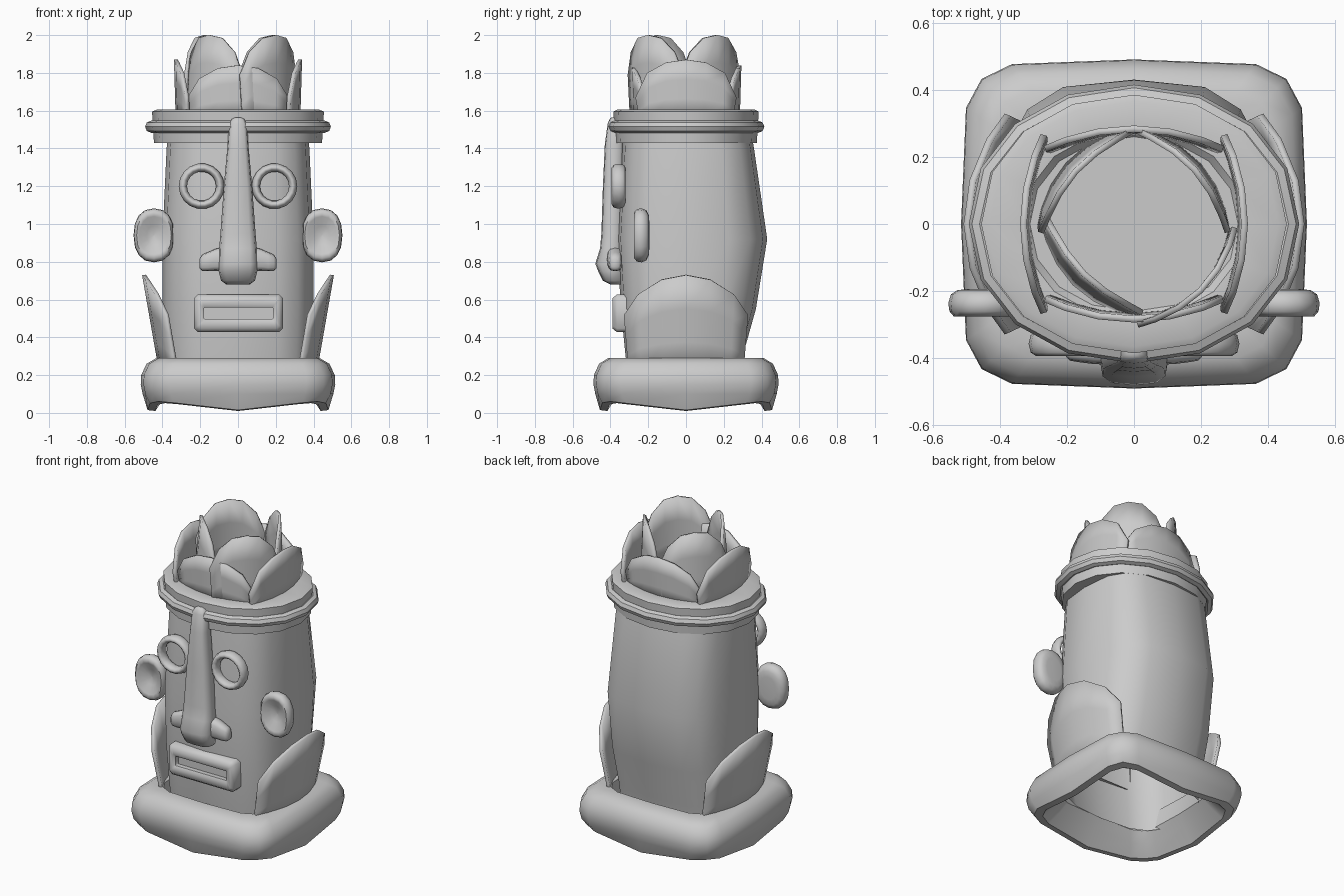
import bpy
from math import sin, cos, pi, radians

if "Cube" in bpy.data.objects:
    bpy.data.objects.remove(bpy.data.objects["Cube"])


def make(name, verts, faces, angle=40):
    me = bpy.data.meshes.new(name)
    me.from_pydata(verts, [], faces)
    ob = bpy.data.objects.new(name, me)
    bpy.context.collection.objects.link(ob)
    finish(ob, angle)
    return ob


def finish(ob, angle=40):
    bpy.ops.object.select_all(action='DESELECT')
    ob.select_set(True)
    bpy.context.view_layer.objects.active = ob
    bpy.ops.object.mode_set(mode='EDIT')
    bpy.ops.mesh.select_all(action='SELECT')
    bpy.ops.mesh.normals_make_consistent(inside=False)
    bpy.ops.object.mode_set(mode='OBJECT')
    bpy.ops.object.shade_smooth_by_angle(angle=radians(angle))


def oval(hx, hy, power=2, n=16):
    """Superellipse outline: power 2 is round, higher is squarer."""
    def f(c):
        return (1 if c >= 0 else -1) * (abs(c) if abs(c) > 1e-6 else 0) ** (2 / power)
    return [(hx * f(cos(2 * pi * i / n)), hy * f(sin(2 * pi * i / n))) for i in range(n)]


def rect(hx, hy, c):
    q = [(hx, hy - c), (hx - c, hy)]
    return (q + [(-x, y) for x, y in q[::-1]] + [(-x, -y) for x, y in q]
            + [(x, -y) for x, y in q[::-1]])


def loft(name, rings, caps=(False, False), loop=False, angle=40):
    n = len(rings[0])
    verts = [v for r in rings for v in r]
    m = len(rings)
    faces = []
    for k in range(m if loop else m - 1):
        a, b = k * n, (k + 1) % m * n
        faces += [(a + i, a + (i + 1) % n, b + (i + 1) % n, b + i) for i in range(n)]
    if caps[0]:
        faces.append(tuple(range(n))[::-1])
    if caps[1]:
        faces.append(tuple(range((m - 1) * n, m * n)))
    return make(name, verts, faces, angle)


def leaf(name, ang, r, half, z0, tops, lean, bow, thick=0.02):
    """Bowed petal; tops = rim heights from the middle out to the edge."""
    us = (0, 0.4, 0.77, 1)
    cols = [(-us[i], tops[i]) for i in (3, 2, 1)] + list(zip(us, tops))
    c, s = cos(ang), sin(ang)
    verts, rows = [], 4
    for u, top in cols:
        for k in range(rows):
            z = z0 + (top - z0) * k / (rows - 1)
            d = r + lean * (z - z0) - bow * u * u
            t = half * u * (0.92 + 0.08 * k / (rows - 1))
            verts.append((c * d - s * t, s * d + c * t, z))
    faces = [(i * rows + k, (i + 1) * rows + k, (i + 1) * rows + k + 1, i * rows + k + 1)
             for i in range(len(cols) - 1) for k in range(rows - 1)]
    ob = make(name, verts, faces)
    mod = ob.modifiers.new("thickness", 'SOLIDIFY')
    mod.thickness = thick
    mod.offset = 0


# base: soft square ring with an underside sloping up to the opening
prof = [(0.66, 0.17), (0.74, 0.11), (0.85, 0.06), (0.93, 0.065), (0.98, 0.10), (1.0, 0.15),
        (0.995, 0.20), (0.94, 0.26), (0.84, 0.29), (0.70, 0.29)]
loft("base", [[(x, y, z - (0.05 * (1 - min(abs(x), abs(y)) / 0.44) if z < 0.09 else 0))
               for x, y in oval(0.515 * s, 0.49 * s, 5.5)] for s, z in prof], loop=True)

# head: open tapered tube, deeper at the back
body = [(0.15, 0.38, -0.30, 0.28), (0.3, 0.39, -0.32, 0.30), (0.55, 0.40, -0.345, 0.37),
        (0.92, 0.40, -0.365, 0.43), (1.4, 0.378, -0.34, 0.36), (1.57, 0.36, -0.33, 0.33)]
loft("head", [[(x, y * (b if y > 0 else -f), z) for x, y in oval(hx, 1, 3)]
              for z, hx, f, b in body])

# headband and its cord
band = [(0.36, 0.32, 1.43), (0.445, 0.375, 1.43), (0.455, 0.385, 1.595),
        (0.43, 0.365, 1.605), (0.33, 0.28, 1.60), (0.31, 0.26, 1.58)]
loft("headband", [[(x, y, z) for x, y in oval(a, b, 2.1)] for a, b, z in band], (False, True))
loft("headband_cord", [[(x, y, 1.515 + 0.032 * sin(a)) for x, y in
                        oval(0.46 + 0.032 * cos(a), 0.383 + 0.032 * cos(a), 2.1)]
                       for a in [i * pi / 4 for i in range(8)]], loop=True)

# crown petals: four low outside, four tall inside (angle, radius, lean)
for i in range(4):
    side = i % 2 == 0
    up = 0.03 if side else 0
    leaf(f"outer_petal_{i}", i * pi / 2, 0.32 if side else 0.275, 0.265, 1.56,
         [1.84 + up, 1.825 + up, 1.77 + up, 1.67], 0.03, 0.055)
inner = [(42, 0.26, -0.04), (138, 0.265, -0.07), (225, 0.25, -0.09), (315, 0.28, 0.0)]
for i, (a, r, lean) in enumerate(inner):
    leaf(f"inner_petal_{i}", radians(a), r, 0.205, 1.56,
         [2.0, 1.985, 1.91, 1.79], lean, 0.06, 0.018)

# large leaves on the sides of the neck
for i in range(2):
    leaf(f"side_leaf_{i}", i * pi, 0.405, 0.325, 0.2, [0.73, 0.705, 0.63, 0.52], 0.175, 0.085)

for s, tag in ((-1, "left"), (1, "right")):
    # eye rings
    bpy.ops.mesh.primitive_torus_add(major_radius=0.099, minor_radius=0.022, major_segments=18,
                                     minor_segments=8, location=(s * 0.193, -0.357, 1.2),
                                     rotation=(pi / 2, 0, 0))
    eye = bpy.context.object
    eye.name = "eye_ring_" + tag
    eye.scale.z = 1.65
    finish(eye, 60)
    # ears with a dished front
    ear = [(0.02, -0.235), (0.35, -0.242), (0.7, -0.27), (0.85, -0.275), (0.97, -0.26),
           (1.0, -0.235), (0.93, -0.21), (0.75, -0.197), (0.5, -0.194)]
    loft("ear_" + tag, [[(s * max(0.345, 0.445 + x), y, 0.94 + z)
                         for x, z in oval(0.108 * k, 0.143 * k, 2.3)] for k, y in ear],
         (True, True), angle=60)
    # nostrils
    wing = [(0.05, 0.068, 0.045, 0.815), (0.12, 0.058, 0.042, 0.81), (0.16, 0.05, 0.037, 0.80),
            (0.19, 0.043, 0.032, 0.795), (0.203, 0.026, 0.02, 0.79)]
    loft("nostril_" + tag, [[(s * x, -0.375 + v, z + w) for v, w in oval(b, a, 2.8, 12)]
                            for x, a, b, z in wing], (True, True), angle=50)

# nose: z, half width, front y
nose = [(0.68, 0.06, -0.40), (0.70, 0.09, -0.44), (0.75, 0.102, -0.465), (0.79, 0.102, -0.48),
        (0.87, 0.10, -0.455), (0.95, 0.093, -0.448), (1.2, 0.075, -0.44), (1.42, 0.055, -0.43),
        (1.53, 0.048, -0.415), (1.555, 0.035, -0.405), (1.565, 0.015, -0.395)]
loft("nose", [[(x, (f - 0.33) / 2 + y, z) for x, y in oval(w, (-0.33 - f) / 2, 3.2, 12)]
              for z, w, f in nose], (True, True), angle=50)

# mouth: bevelled frame with a sunken slot
mouth = [(0.235, 0.1, 0.02, -0.31), (0.235, 0.1, 0.02, -0.365), (0.215, 0.08, 0.015, -0.39),
         (0.195, 0.045, 0.008, -0.39), (0.182, 0.03, 0.003, -0.38), (0.182, 0.03, 0.003, -0.35)]
loft("mouth", [[(0.003 + x, y, 0.527 + z) for x, z in rect(a, b, c)] for a, b, c, y in mouth],
     (False, True), angle=50)
